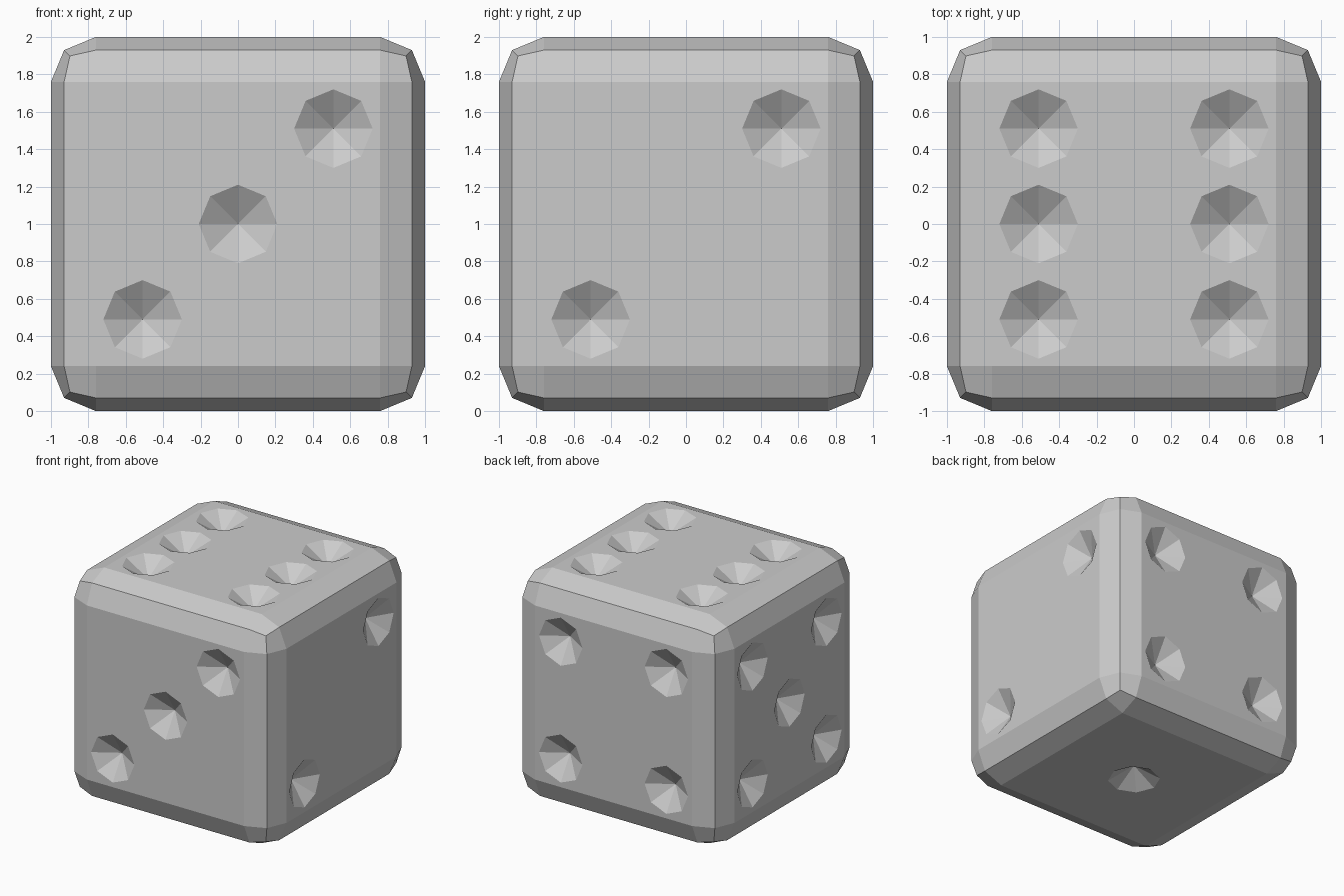
import bpy, bmesh
from mathutils import Matrix, Vector

if "Cube" in bpy.data.objects:
    bpy.data.objects.remove(bpy.data.objects["Cube"])

P = 0.51          # pip offset from the face centre
R, D = 0.21, 0.13  # pip radius and depth
K = 1.15          # cutter overshoot past the surface
X, Y, Z = Vector((1, 0, 0)), Vector((0, 1, 0)), Vector((0, 0, 1))
CENTRE = Vector((0, 0, 1))

CORNERS = [(a, b) for a in (-P, P) for b in (-P, P)]
# face right direction, face up direction, pip positions
FACES = [
    (X, -Y, [(0, 0)]),                                   # bottom: one
    (Y, Z, [(-P, -P), (P, P)]),                          # right: two
    (X, Z, [(-P, -P), (0, 0), (P, P)]),                  # front: three
    (-X, Z, CORNERS),                                    # back: four
    (-Y, Z, CORNERS + [(0, 0)]),                         # left: five
    (X, Y, [(a, b) for a in (-P, P) for b in (-P, 0, P)]),  # top: six
]


def make_object(name, bm):
    mesh = bpy.data.meshes.new(name)
    bm.to_mesh(mesh)
    bm.free()
    obj = bpy.data.objects.new(name, mesh)
    bpy.context.collection.objects.link(obj)
    return obj


# cone-shaped cutters for all pips
bm = bmesh.new()
for u, v, pips in FACES:
    n = u.cross(v)
    basis = Matrix((u, v, n)).transposed().to_4x4()
    for a, b in pips:
        pos = CENTRE + u * a + v * b + n * (1 - D + D * K / 2)
        bmesh.ops.create_cone(bm, cap_ends=True, segments=8, radius1=0,
                              radius2=R * K, depth=D * K,
                              matrix=Matrix.Translation(pos) @ basis)
bmesh.ops.remove_doubles(bm, verts=bm.verts, dist=1e-4)
bmesh.ops.recalc_face_normals(bm, faces=bm.faces)
cutter = make_object("pip_cutters", bm)
cutter.hide_render = True
cutter.display_type = 'WIRE'

# chamfered cube body with the pips cut in
bm = bmesh.new()
bmesh.ops.create_cube(bm, size=2, matrix=Matrix.Translation(CENTRE))
die = make_object("die", bm)
bevel = die.modifiers.new("edges", 'BEVEL')
bevel.width = 0.24
bevel.segments = 2
cut = die.modifiers.new("pips", 'BOOLEAN')
cut.operation = 'DIFFERENCE'
cut.solver = 'EXACT'
cut.object = cutter
